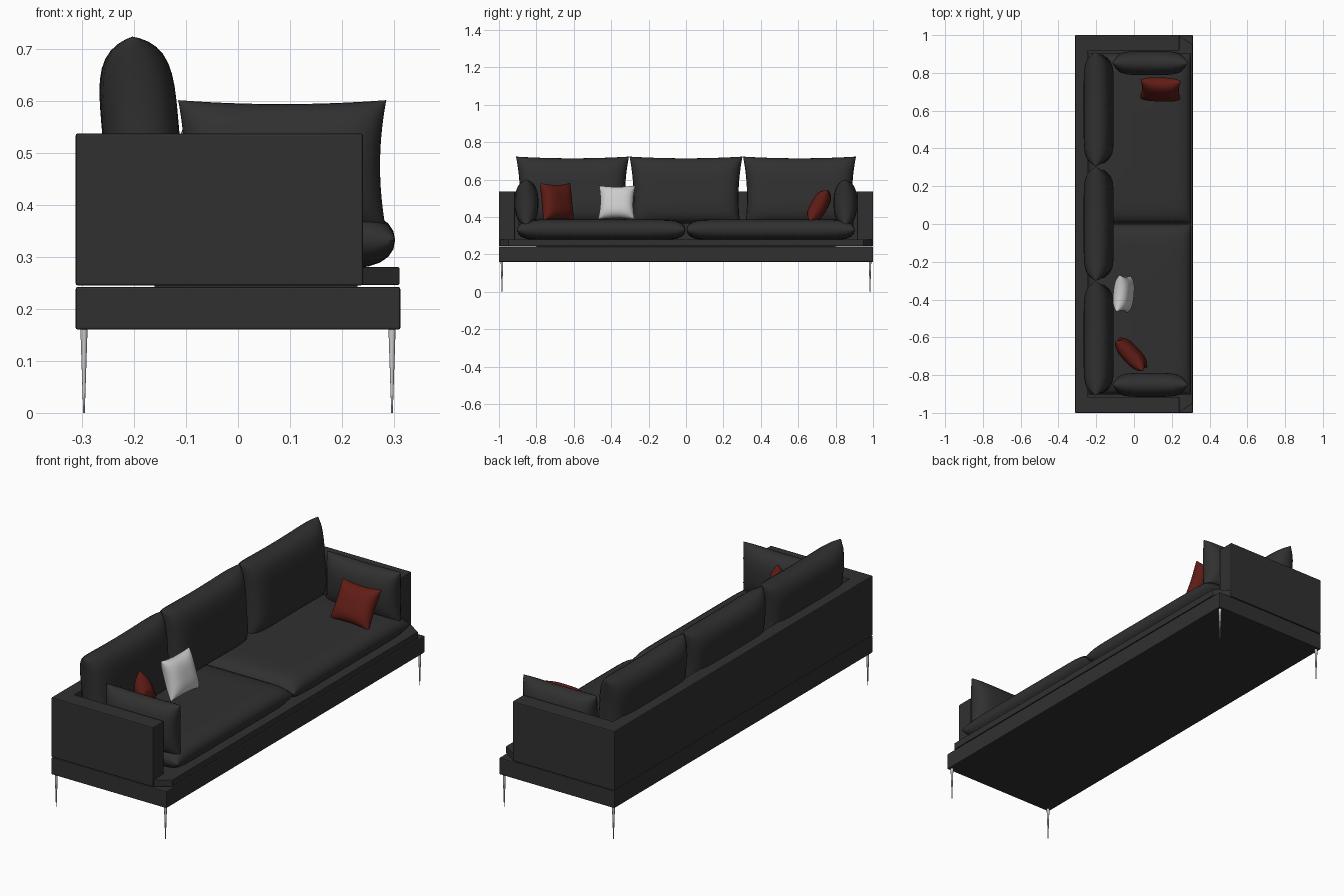
import bpy, bmesh, math
from mathutils import Matrix

if "Cube" in bpy.data.objects:
    bpy.data.objects.remove(bpy.data.objects["Cube"])


def material(name, rgb):
    m = bpy.data.materials.new(name)
    m.diffuse_color = (*rgb, 1)
    m.use_nodes = True
    m.node_tree.nodes["Principled BSDF"].inputs["Base Color"].default_value = m.diffuse_color
    return m


DARK = material("charcoal fabric", (0.03, 0.03, 0.03))
RED = material("red fabric", (0.12, 0.012, 0.008))
WHITE = material("white fabric", (0.8, 0.8, 0.8))


def finish(name, bm, mat=None, angle=None, bevel=0):
    bmesh.ops.recalc_face_normals(bm, faces=bm.faces)
    me = bpy.data.meshes.new(name)
    bm.to_mesh(me)
    bm.free()
    ob = bpy.data.objects.new(name, me)
    bpy.context.collection.objects.link(ob)
    if mat:
        me.materials.append(mat)
    if bevel:
        b = ob.modifiers.new("Bevel", 'BEVEL')
        b.width, b.segments = bevel, 2
    if angle:
        bpy.ops.object.select_all(action='DESELECT')
        ob.select_set(True)
        bpy.context.view_layer.objects.active = ob
        bpy.ops.object.shade_smooth_by_angle(angle=math.radians(angle))
    return ob


def slab(name, outline, z0, z1, bevel=0.004):
    """Plan outline extruded upward."""
    bm = bmesh.new()
    f = bm.faces.new([bm.verts.new((x, y, z0)) for x, y in outline])
    ext = bmesh.ops.extrude_face_region(bm, geom=[f])
    for v in ext["geom"]:
        if isinstance(v, bmesh.types.BMVert):
            v.co.z = z1
    return finish(name, bm, DARK, None, bevel)


def rect(x0, x1, y):
    return [(x0, -y), (x1, -y), (x1, y), (x0, y)]


def pillow(name, loc, half, pu=3, pv=3, pinch=0.06, q=0.5,
           heading=0, lean=0, taper=0, mat=DARK, n=20):
    """Stuffed cushion: half = (thickness, width, height), facing local +x."""
    t, w, h = half
    bm = bmesh.new()
    for side in (1, -1):
        rows = []
        for i in range(n + 1):
            u = math.sin(math.pi * (i / n - 0.5))
            row = []
            for j in range(n + 1):
                v = math.sin(math.pi * (j / n - 0.5))
                d = max(0, (1 - abs(u) ** pu) * (1 - abs(v) ** pv)) ** q
                y = w * u * (1 - pinch * u * u * (1 - v * v)) * (1 - taper * (1 - v))
                z = h * v * (1 - pinch * v * v * (1 - u * u))
                row.append(bm.verts.new((side * t * d, y, z)))
            rows.append(row)
        for a, b in zip(rows, rows[1:]):
            for j in range(n):
                bm.faces.new((a[j], b[j], b[j + 1], a[j + 1]))
    bmesh.ops.remove_doubles(bm, verts=bm.verts, dist=1e-5)
    bmesh.ops.transform(bm, verts=bm.verts, matrix=Matrix.Translation(loc)
                        @ Matrix.Rotation(math.radians(heading), 4, 'Z')
                        @ Matrix.Rotation(math.radians(-lean), 4, 'Y'))
    return finish(name, bm, mat, 60)


# Base, shadow-gap spacer and seat deck with clipped front corners
slab("base", rect(-0.312, 0.312, 1.0), 0.16, 0.242)
slab("gap_spacer", rect(-0.16, 0.23, 0.8), 0.235, 0.25, 0)
slab("seat_deck", [(-0.26, -0.995), (0.24, -0.995), (0.31, -0.95),
                   (0.31, 0.95), (0.24, 0.995), (-0.26, 0.995)], 0.246, 0.28, 0.002)

# Arms and back as one U-shaped shell
slab("arms_and_back", [(-0.312, -1), (0.24, -1), (0.24, -0.915), (-0.245, -0.915),
                       (-0.245, 0.915), (0.24, 0.915), (0.24, 1), (-0.312, 1)],
     0.245, 0.537)

# Thin tapered legs
for sx in (-1, 1):
    for sy in (-1, 1):
        bm = bmesh.new()
        bmesh.ops.create_cone(bm, cap_ends=True, segments=12, radius1=0.0015,
                              radius2=0.007, depth=0.165,
                              matrix=Matrix.Translation((sx * 0.296, sy * 0.984, 0.0825)))
        finish("leg", bm, None, 40)

# Seat cushions (laid flat) and arm cushions
for s in (-1, 1):
    pillow("seat_cushion", (0.03, s * 0.453, 0.332), (0.056, 0.45, 0.272),
           pu=12, pv=8, pinch=0, lean=90)
    pillow("arm_cushion", (0.085, s * 0.852, 0.475), (0.063, 0.2, 0.126),
           pu=5, pv=2.5, heading=-90 * s)

# Back cushions
for k in (-1, 0, 1):
    pillow("back_cushion", (-0.187, k * 0.607, 0.54), (0.074, 0.302, 0.184),
           pu=8, pv=4, pinch=0.05, lean=5, taper=0.02)

# Throw pillows
pillow("red_pillow_corner", (-0.015, -0.69, 0.482), (0.045, 0.108, 0.1),
       pinch=0.1, heading=43, lean=8, mat=RED)
pillow("white_pillow", (-0.055, -0.37, 0.478), (0.045, 0.098, 0.095),
       pinch=0.1, heading=-5, lean=18, mat=WHITE)
pillow("red_pillow_arm", (0.14, 0.712, 0.46), (0.045, 0.108, 0.096),
       pinch=0.1, heading=-92, lean=30, mat=RED)
